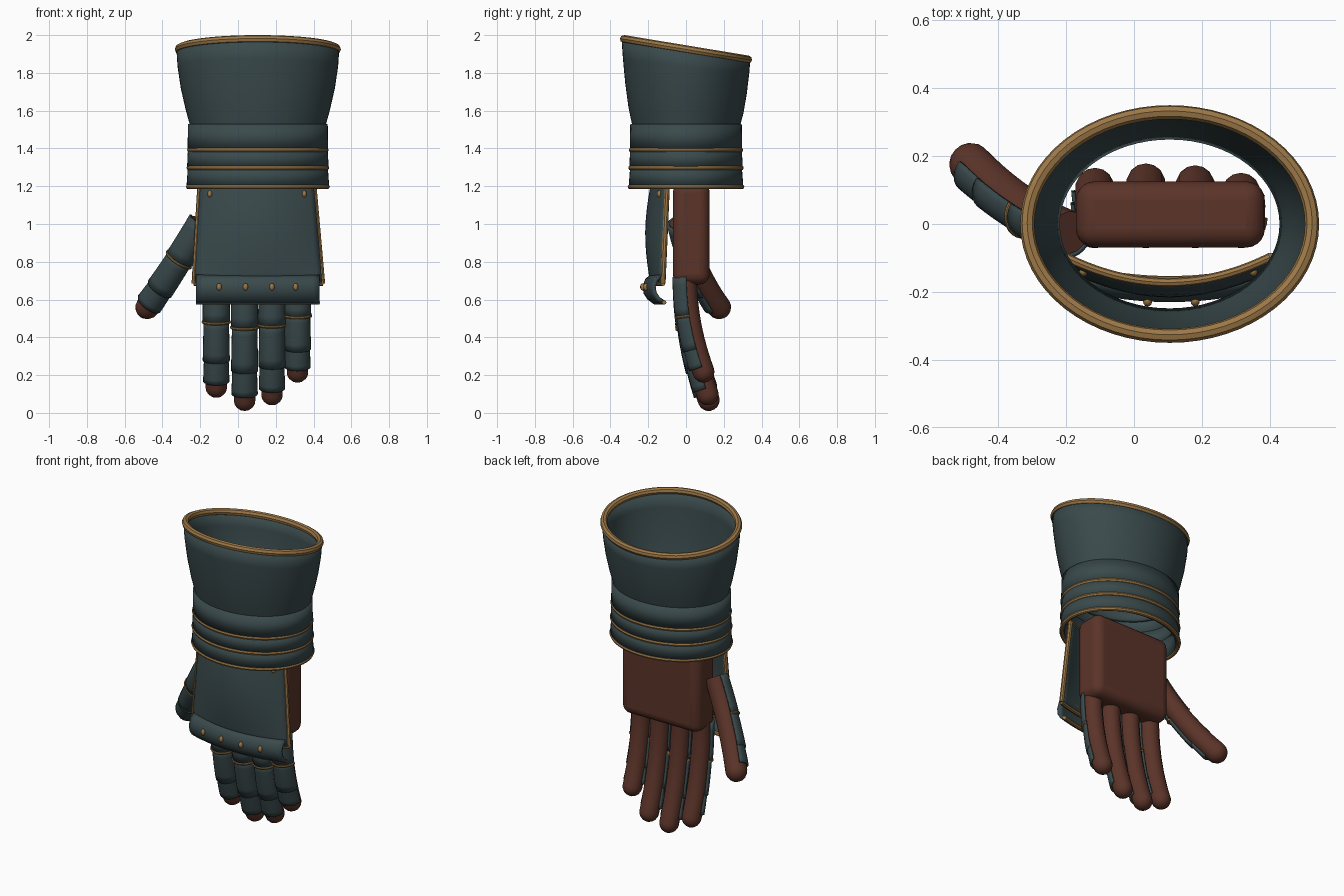
import bpy, bmesh, math
from mathutils import Vector

if "Cube" in bpy.data.objects:
    bpy.data.objects.remove(bpy.data.objects["Cube"])


def material(name, rgb):
    m = bpy.data.materials.new(name)
    m.diffuse_color = (*rgb, 1)
    m.use_nodes = True
    m.node_tree.nodes["Principled BSDF"].inputs["Base Color"].default_value = m.diffuse_color
    return m


STEEL = material("dark_teal_steel", (0.042, 0.068, 0.072))
GOLD = material("aged_gold", (0.33, 0.185, 0.062))
LEATHER = material("brown_leather", (0.105, 0.034, 0.022))
CX = 0.105  # cuff centre in x


def finish(ob, mat, angle=40):
    ob.data.materials.append(mat)
    bpy.ops.object.select_all(action='DESELECT')
    ob.select_set(True)
    bpy.context.view_layer.objects.active = ob
    bpy.ops.object.shade_smooth_by_angle(angle=math.radians(angle))
    return ob


def grid(name, rows, mat, closed=False, thick=0.0, caps=False):
    """Skin a list of point rows; optionally thicken or cap it."""
    bm = bmesh.new()
    vs = [[bm.verts.new(p) for p in r] for r in rows]
    n = len(rows[0])
    for a, b in zip(vs, vs[1:]):
        for i in range(n if closed else n - 1):
            j = (i + 1) % n
            bm.faces.new((a[i], a[j], b[j], b[i]))
    if caps:
        bm.faces.new(vs[0])
        bm.faces.new(vs[-1])
    bmesh.ops.recalc_face_normals(bm, faces=bm.faces)
    me = bpy.data.meshes.new(name)
    bm.to_mesh(me)
    bm.free()
    ob = bpy.data.objects.new(name, me)
    bpy.context.collection.objects.link(ob)
    if thick:
        s = ob.modifiers.new("thickness", 'SOLIDIFY')
        s.thickness = thick
        s.offset = 0
    return finish(ob, mat)


def trim(name, pts, r, cyclic=False):
    """Round gold wire along points."""
    cu = bpy.data.curves.new(name, 'CURVE')
    cu.dimensions = '3D'
    cu.bevel_depth = r
    cu.bevel_resolution = 2
    cu.use_fill_caps = True
    sp = cu.splines.new('POLY')
    sp.points.add(len(pts) - 1)
    for q, p in zip(sp.points, pts):
        q.co = (*p, 1)
    sp.use_cyclic_u = cyclic
    ob = bpy.data.objects.new(name, cu)
    bpy.context.collection.objects.link(ob)
    bpy.ops.object.select_all(action='DESELECT')
    ob.select_set(True)
    bpy.context.view_layer.objects.active = ob
    bpy.ops.object.convert(target='MESH')
    finish(bpy.context.object, GOLD)


def rivet(name, p, r=0.015):
    bpy.ops.mesh.primitive_uv_sphere_add(segments=12, ring_count=8, radius=r, location=p)
    bpy.context.object.name = name
    bpy.context.object.scale = (0.9, 1, 1.3)
    finish(bpy.context.object, GOLD)


def ellipse(rx, ry, zf, n=64):
    out = []
    for i in range(n):
        a = 2 * math.pi * i / n
        y = ry * math.sin(a)
        out.append(Vector((CX + rx * math.cos(a), y, zf(y))))
    return out


# flared cuff with a slanted mouth
def top(y):
    return 1.925 - 0.165 * y


rows = []
for t, rx, ry in [(0, .335, .26), (.1, .345, .272), (.3, .37, .293), (.55, .396, .31),
                  (.8, .413, .322), (1, .419, .329)]:
    rows.append(ellipse(rx, ry, lambda y, t=t: 1.47 + t * (top(y) - 1.47)))
grid("cuff_flare", rows, STEEL, closed=True, thick=0.024)
trim("cuff_rim", ellipse(.419, .329, top), 0.021, True)

# overlapping wrist bands with gold lower edges
for i, (z0, z1) in enumerate([(1.195, 1.31), (1.295, 1.4), (1.39, 1.53)]):
    rb = .364 - .003 * i
    grid(f"wrist_band_{i+1}", [ellipse(rb, rb - .074, lambda y: z0),
                               ellipse(.356, .281, lambda y: z1)], STEEL, True, 0.028)
    trim(f"wrist_band_edge_{i+1}", ellipse(rb + .004, rb - .068, lambda y: z0 + .002), 0.013, True)


# curved plate over the back of the hand
def lerp(a, b, t):
    return a + (b - a) * t


def plate(s, t):  # s across -1..1, t down 0..1
    yc = lerp(-.172, -.178, t) - .03 * math.sin(math.pi * t)
    ye = lerp(-.098, -.122, t)
    return Vector((lerp(.1, .108, t) + s * lerp(.3, .34, t),
                   lerp(yc, ye, s * s), lerp(1.23, .685, t)))


S = [i / 10 - 1 for i in range(21)]
T = [i / 10 for i in range(11)]
grid("hand_plate", [[plate(s, t) for s in S] for t in T], STEEL, thick=0.022)
for side, s in (("left", -1), ("right", 1)):
    trim(f"hand_plate_{side}_edge", [plate(s, t) for t in T], 0.014)
    rivet(f"hand_plate_{side}_rivet", plate(s * .82, .13) + Vector((0, -.012, 0)), .014)
trim("hand_plate_top_edge", [plate(s, 0) for s in S], 0.013)
trim("hand_plate_bottom_edge", [plate(s, 1) for s in S], 0.013)


# bulging knuckle guard
def knuckle(s, y, z):
    return Vector((CX + .325 * s, y + .05 * s * s, z))


prof = [(-.175, .728), (-.207, .705), (-.22, .67), (-.215, .635), (-.195, .605), (-.165, .585)]
grid("knuckle_guard", [[knuckle(s, y, z) for s in S] for y, z in prof], STEEL, thick=0.02)
trim("knuckle_guard_bottom_edge", [knuckle(s, *prof[-1]) for s in S], 0.012)
trim("knuckle_guard_top_edge", [knuckle(s, *prof[0]) for s in S], 0.007)
for i, x in enumerate((-.1, .04, .18, .305)):
    rivet(f"knuckle_rivet_{i+1}", knuckle((x - CX) / .325, -.23, .667))

# padded palm
bpy.ops.mesh.primitive_cube_add(size=1, location=(.107, .028, .95))
palm = bpy.context.object
palm.name = "palm"
palm.scale = (.556, .195, .54)
bpy.ops.object.transform_apply(location=False, rotation=False, scale=True)
b = palm.modifiers.new("round", 'BEVEL')
b.width = .055
b.segments = 5
finish(palm, LEATHER)


# digits: a leather tube with half-round plates on its outer side
def arc(path, f, r, front, a0, a1, n):
    c = path(f)
    tan = (path(f + .01) - path(f - .01)).normalized()
    fr = (front - tan * front.dot(tan)).normalized()
    sd = tan.cross(fr)
    return [c + (fr * math.cos(a) + sd * math.sin(a)) * r
            for a in (lerp(a0, a1, i / n) for i in range(n + 1))]


def digit(name, path, front, r, segs):
    full = [arc(path, i / 12, r, front, 0, 2 * math.pi, 14)[:-1] for i in range(13)]
    c = path(1)
    tan = (path(1) - path(.98)).normalized()
    for k in range(1, 5):  # domed tip
        a = k * math.radians(20)
        full.append([c + (p - c) * math.cos(a) + tan * r * math.sin(a) for p in full[12]])
    grid(name, full, LEATHER, closed=True, caps=True)
    h = math.radians(92)
    for i, (f0, f1, r0, r1) in enumerate(segs):
        grid(f"{name}_plate_{i+1}",
             [arc(path, lerp(f0, f1, k / 5), r + lerp(r0, r1, k / 5), front, -h, h, 14)
              for k in range(6)], STEEL, thick=0.012)
        if i == 0:
            trim(f"{name}_plate_edge", arc(path, f1, r + r1 + .003, front, -h, h, 14), 0.008)


SEGS = [(0, .41, .007, .009), (.39, .76, .003, .008), (.73, .95, .001, .006)]
for name, x, tip in [("index_finger", -.115, .08), ("middle_finger", .035, .01),
                     ("ring_finger", .18, .04), ("little_finger", .315, .16)]:
    L = .72 - tip - .058

    def path(f, x=x, L=L):
        return Vector((x, .12 * f * f * L / .65, .72 - L * f))

    digit(name, path, Vector((0, -1, 0)), .058, SEGS)


# thumb reaching out and back
def thumb(f):
    return Vector((-.19 - .29 * f, -.025 + .11 * f + .09 * f * f, 1.01 - .5 * f + .05 * f * f))


digit("thumb", thumb, Vector((-.35, -1, .1)), .064, SEGS)
